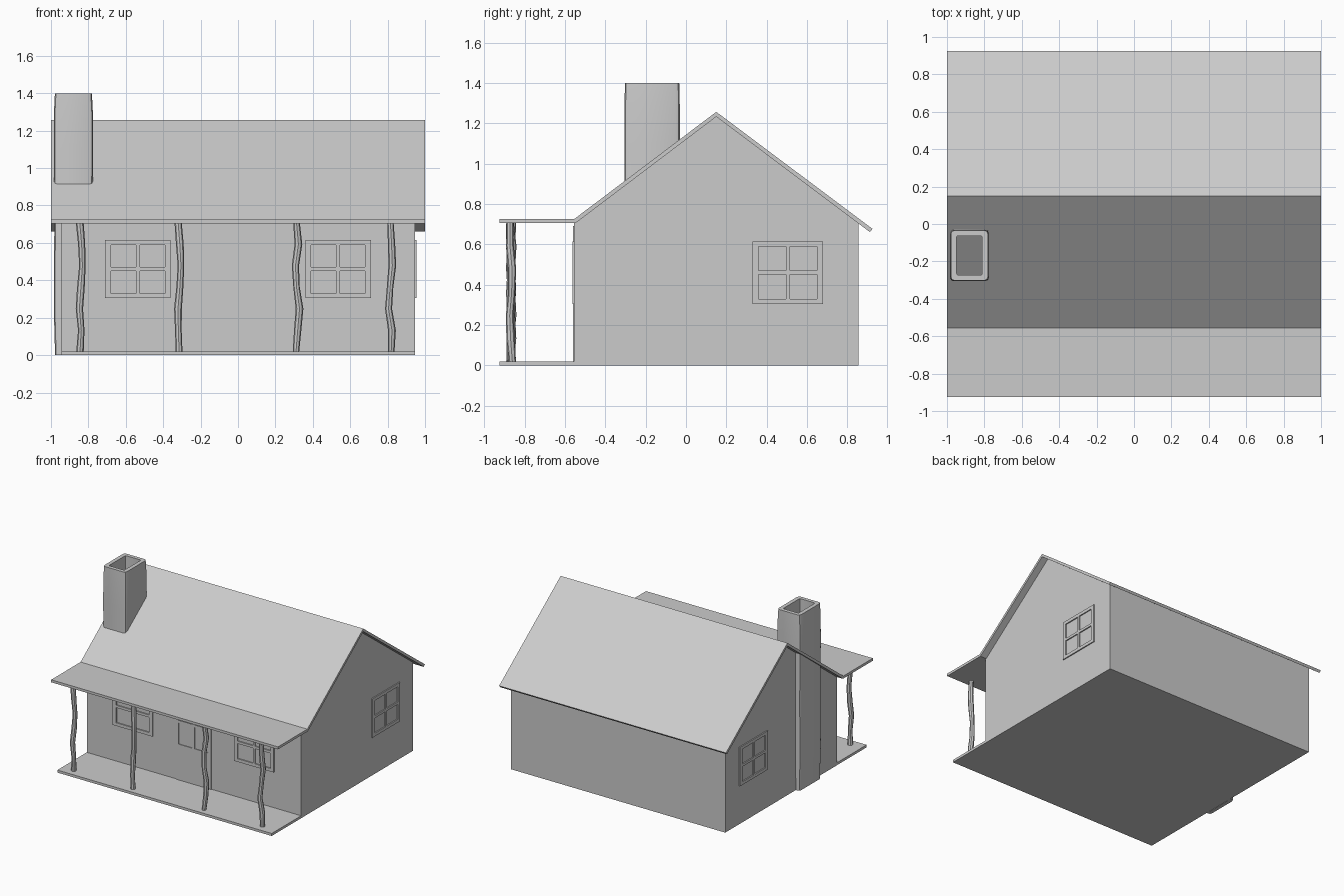
import bpy, bmesh, math
from mathutils import Vector

if "Cube" in bpy.data.objects:
    bpy.data.objects.remove(bpy.data.objects["Cube"], do_unlink=True)

GREY = (0.6, 0.6, 0.6, 1.0)
grey = bpy.data.materials.new("plain grey")
grey.use_nodes = True
grey.diffuse_color = GREY
grey.node_tree.nodes["Principled BSDF"].inputs["Base Color"].default_value = GREY


def finish(bm, name, smooth=False):
    bmesh.ops.recalc_face_normals(bm, faces=bm.faces)
    mesh = bpy.data.meshes.new(name)
    bm.to_mesh(mesh)
    bm.free()
    mesh.materials.append(grey)
    obj = bpy.data.objects.new(name, mesh)
    bpy.context.collection.objects.link(obj)
    if smooth:
        bpy.ops.object.select_all(action='DESELECT')
        obj.select_set(True)
        bpy.context.view_layer.objects.active = obj
        bpy.ops.object.shade_smooth_by_angle(angle=math.radians(40))
    return obj


def extrude_x(name, profile, half):
    """Extrude a (y, z) outline along x, from -half to +half."""
    bm = bmesh.new()
    face = bm.faces.new([bm.verts.new((-half, y, z)) for y, z in profile])
    grown = bmesh.ops.extrude_face_region(bm, geom=[face])["geom"]
    moved = [v for v in grown if isinstance(v, bmesh.types.BMVert)]
    bmesh.ops.translate(bm, verts=moved, vec=(2 * half, 0, 0))
    return finish(bm, name)


def loft(name, rings, tube=False):
    """Skin a row of rings; a tube joins its last ring to its first."""
    bm = bmesh.new()
    loops = [[bm.verts.new(p) for p in ring] for ring in rings]
    n = len(loops[0])
    pairs = list(zip(loops, loops[1:])) + ([(loops[-1], loops[0])] if tube else [])
    for a, b in pairs:
        for i in range(n):
            j = (i + 1) % n
            bm.faces.new((a[i], a[j], b[j], b[i]))
    if not tube:
        bm.faces.new(loops[0])
        bm.faces.new(loops[-1])
    return finish(bm, name, smooth=True)


def add_bar(bm, place, u0, u1, z0, z1, depth):
    """Add a flat bar on a wall; place maps (u, out, z) to the model."""
    box = bmesh.ops.create_cube(bm, size=1)["verts"]
    for v in box:
        u = u0 if v.co.x < 0 else u1
        z = z0 if v.co.z < 0 else z1
        out = -0.003 if v.co.y < 0 else depth
        v.co = Vector(place(u, out, z))


def pane_frame(name, place, outer, opening, depth, bar=0.02):
    """Frame around an opening that a cross divides into four panes."""
    u0, u1, z0, z1 = outer
    a0, a1, b0, b1 = opening
    um, zm, h = (a0 + a1) / 2, (b0 + b1) / 2, bar / 2
    bm = bmesh.new()
    for rect in ((u0, a0, z0, z1), (a1, u1, z0, z1),
                 (a0, a1, z0, b0), (a0, a1, b1, z1),
                 (um - h, um + h, b0, b1),
                 (a0, um - h, zm - h, zm + h), (um + h, a1, zm - h, zm + h)):
        add_bar(bm, place, *rect, depth)
    return finish(bm, name)


FRONT, BACK, SIDE = -0.555, 0.855, 0.945
EAVE, RIDGE_Y = 0.705, 0.15

# House body with its two gables
extrude_x("walls", [(FRONT, 0), (BACK, 0), (BACK, EAVE),
                    (RIDGE_Y, 1.234), (FRONT, EAVE)], SIDE)

# Porch floor
extrude_x("porch_floor", [(-0.925, 0), (FRONT, 0), (FRONT, 0.02), (-0.925, 0.02)], SIDE)

# Roof slab: flat porch cover, front slope, back slope
extrude_x("roof", [(-0.925, 0.725), (FRONT, 0.725), (RIDGE_Y, 1.257), (0.925, 0.677),
                   (0.912, 0.661), (RIDGE_Y, 1.233), (-0.548, EAVE), (-0.925, EAVE)], 1.0)


# Windows and door
def on_front(u, out, z):
    return (u, FRONT - out, z)


def on_left(u, out, z):
    return (SIDE + out, u, z)


def on_right(u, out, z):
    return (-SIDE - out, u, z)


for name, place, mid in (("front_window_right", on_front, -0.535),
                         ("front_window_left", on_front, 0.535),
                         ("side_window_left", on_left, 0.505),
                         ("side_window_right", on_right, 0.505)):
    pane_frame(name, place, (mid - 0.175, mid + 0.175, 0.305, 0.615),
               (mid - 0.145, mid + 0.145, 0.33, 0.59), 0.009)
pane_frame("door", on_front, (-0.155, 0.155, 0.02, 0.69),
           (-0.13, 0.13, 0.305, 0.665), 0.006)


# Hollow chimney with softened corners and slightly bowed sides
def chimney_ring(hx, hy, z, corner):
    ring = []
    for sx, sy, start in ((1, 1, 0), (-1, 1, 90), (-1, -1, 180), (1, -1, 270)):
        for step in range(3):
            a = math.radians(start + 45 * step)
            ring.append((-0.88 + sx * (hx - corner) + corner * math.cos(a),
                         -0.168 + sy * (hy - corner) + corner * math.sin(a), z))
    return ring


outside = [chimney_ring(0.1 + grow, 0.135 + grow / 2, z, 0.02)
           for z, grow in ((0, -0.002), (0.25, 0.005), (0.7, 0.002),
                           (1.1, 0.005), (1.3, 0.004), (1.4, -0.001))]
inside = [chimney_ring(0.068, 0.105, z, 0.008) for z in (1.4, 0)]
loft("chimney", outside + inside, tube=True)

# Crooked porch posts: sideways bends from the floor up
bends = {
    -0.84: (-0.005, 0.002, -0.008, 0.0, 0.008, 0.004, -0.006),
    -0.315: (0.0, -0.004, -0.006, 0.004, 0.01, 0.004, -0.005),
    0.315: (-0.005, 0.004, 0.014, -0.002, -0.008, 0.008, -0.002),
    0.815: (0.004, 0.008, -0.01, -0.002, 0.01, 0.006, 0.0),
}
for number, (x, shifts) in enumerate(bends.items(), 1):
    rings = []
    for k, dx in enumerate(shifts):
        z = 0.018 + k * (EAVE - 0.016) / (len(shifts) - 1)
        dy = 0.007 * math.sin(1.7 * k + 2 * number)
        r = 0.019 + 0.002 * math.cos(2 * k + number)
        rings.append([(x + dx + r * math.cos(i * math.tau / 8),
                       -0.868 + dy + r * math.sin(i * math.tau / 8), z)
                      for i in range(8)])
    loft("porch_post_%d" % number, rings)
